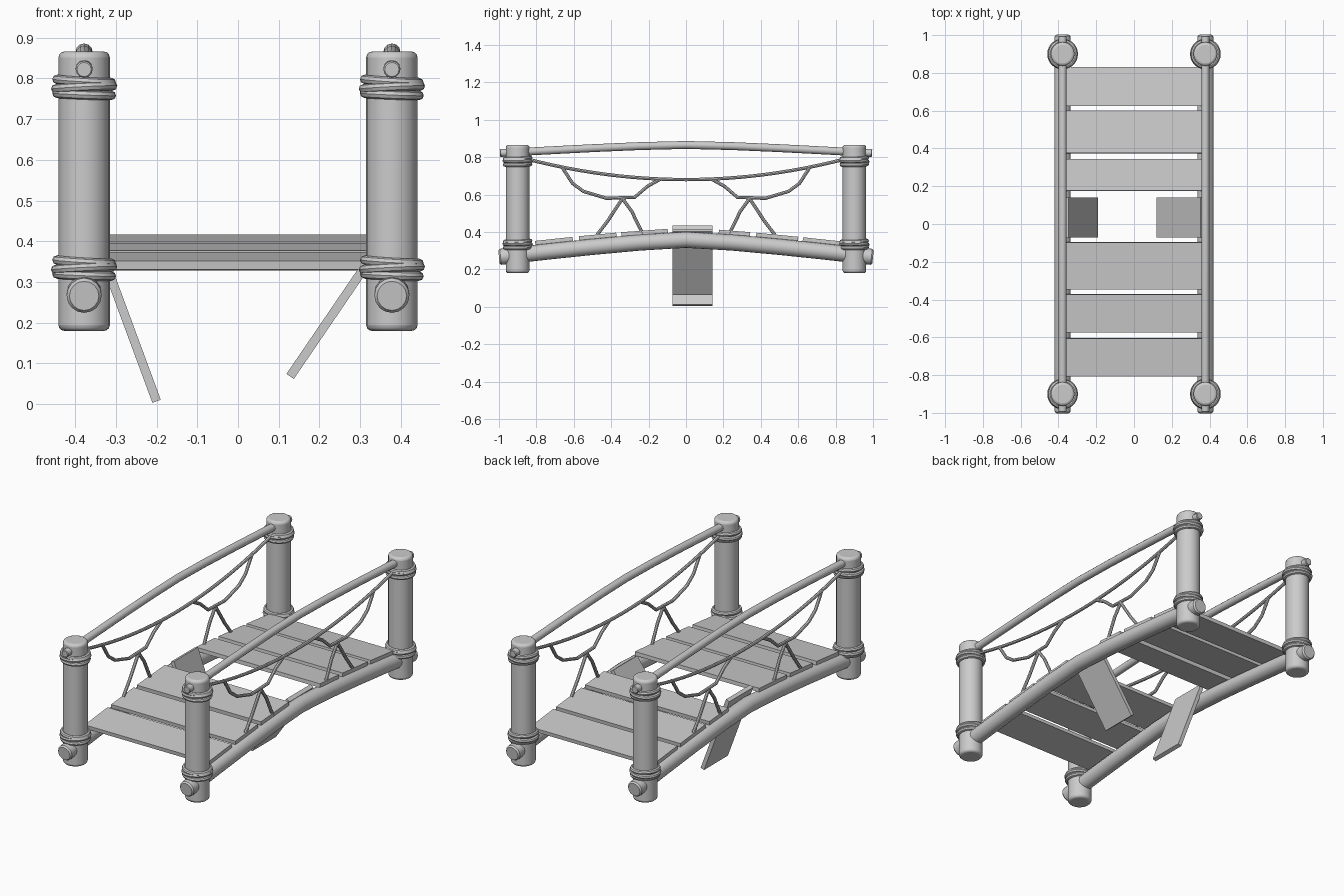
import bpy, math
from mathutils import Vector

if "Cube" in bpy.data.objects:
    bpy.data.objects.remove(bpy.data.objects["Cube"])

PX, PY = 0.378, 0.90   # post centres


def smooth(ob):
    bpy.ops.object.select_all(action='DESELECT')
    ob.select_set(True)
    bpy.context.view_layer.objects.active = ob
    bpy.ops.object.shade_smooth_by_angle(angle=math.radians(35))


def tube(name, x, pts, r, res=4, round_ends=False):
    """Capped round tube through (y, z) points at constant x."""
    cu = bpy.data.curves.new(name, 'CURVE')
    cu.dimensions = '3D'
    cu.bevel_depth = r
    cu.bevel_resolution = res
    cu.use_fill_caps = True
    p = [(y, z, 1.0) for y, z in pts]
    if round_ends:
        def inset(a, b, d):
            v = (Vector(b[:2]) - Vector(a[:2])).normalized() * d
            return (a[0] + v.x, a[1] + v.y, 1.0)
        d = r * 0.2
        p = ([(p[0][0], p[0][1], 0.84), inset(p[0], p[1], d)] + p[1:-1]
             + [inset(p[-1], p[-2], d), (p[-1][0], p[-1][1], 0.84)])
    sp = cu.splines.new('POLY')
    sp.points.add(len(p) - 1)
    for q, (y, z, s) in zip(sp.points, p):
        q.co = (x, y, z, 1)
        q.radius = s
    ob = bpy.data.objects.new(name, cu)
    bpy.context.collection.objects.link(ob)
    bpy.ops.object.select_all(action='DESELECT')
    ob.select_set(True)
    bpy.context.view_layer.objects.active = ob
    bpy.ops.object.convert(target='MESH')
    smooth(bpy.context.object)


def box(name, loc, size, rot):
    bpy.ops.mesh.primitive_cube_add(size=1, location=loc, rotation=rot)
    ob = bpy.context.object
    ob.name = name
    ob.scale = size
    return ob


BEAM = [(0, .358), (.25, .343), (.5, .320), (.75, .294), (1, .266)]
RAIL = [(0, .865), (.25, .859), (.5, .848), (.75, .835), (.995, .822)]


def arch(half):
    return [(-y, z) for y, z in reversed(half[1:])] + half


def beam_z(y):
    y = abs(y)
    for (a, za), (b, zb) in zip(BEAM, BEAM[1:]):
        if y <= b:
            return za + (zb - za) * (y - a) / (b - a)


# rope shapes for the half at -y, mirrored to +y
swag = [(-.666, .752), (-.607, .66), (-.548, .617), (-.425, .58),
        (-.275, .585), (-.206, .644), (-.136, .683)]
leg_outer = [(-.335, .585), (-.372, .53), (-.42, .457), (-.475, .385)]
leg_inner = [(-.345, .585), (-.29, .51), (-.232, .39)]

for s in (-1, 1):
    x = s * PX
    # side beam and hand rail
    tube("side_beam", x, arch(BEAM), .043, 6, True)
    tube("hand_rail", x, arch(RAIL), .021, 4, True)
    # hanging ropes
    main = [(y / 12 * .85, .68 + .11 * (y / 12) ** 2) for y in range(-12, 13)]
    tube("long_rope", x, main, .009, 2)
    for m in (1, -1):
        for name, pts in (("swag_rope", swag), ("outer_tie_rope", leg_outer),
                          ("inner_tie_rope", leg_inner)):
            tube(name, x, [(m * y, z) for y, z in pts], .009, 2)
        # post with rounded rims
        y = m * PY
        bpy.ops.mesh.primitive_cylinder_add(vertices=24, radius=.063, depth=.686,
                                            location=(x, y, .523))
        post = bpy.context.object
        post.name = "post"
        bev = post.modifiers.new("rim", 'BEVEL')
        bev.width = .014
        bev.segments = 3
        bev.angle_limit = math.radians(40)
        smooth(post)
        # rope lashings around the post
        for zc in (.778, .334):
            for dz, tilt, rad in ((-.017, .04, .067), (0, -.05, .070), (.016, .06, .067)):
                bpy.ops.mesh.primitive_torus_add(
                    major_segments=28, minor_segments=8, major_radius=rad,
                    minor_radius=.0115, location=(x, y, zc + dz),
                    rotation=(tilt * .5, tilt, 0))
                bpy.context.object.name = "lashing"
                smooth(bpy.context.object)

# deck planks lying along the arch
for a, b in ((.624, .83), (.375, .60), (.175, .343),
             (-.346, -.097), (-.573, -.372), (-.807, -.605)):
    za, zb = beam_z(a), beam_z(b)
    box("deck_plank", (0, (a + b) / 2, (za + zb) / 2 + .043 + .011),
        (.77, b - a, .021), (math.atan2(zb - za, b - a), 0, 0))

# broken plank halves hanging from the beams
for name, lo, hi in (("broken_plank_left", (-.20, .007), (-.357, .432)),
                     ("broken_plank_right", (.128, .068), (.36, .408))):
    dx, dz = hi[0] - lo[0], hi[1] - lo[1]
    box(name, ((lo[0] + hi[0]) / 2, .035, (lo[1] + hi[1]) / 2),
        (math.hypot(dx, dz), .212, .022), (0, -math.atan2(dz, dx), 0))
